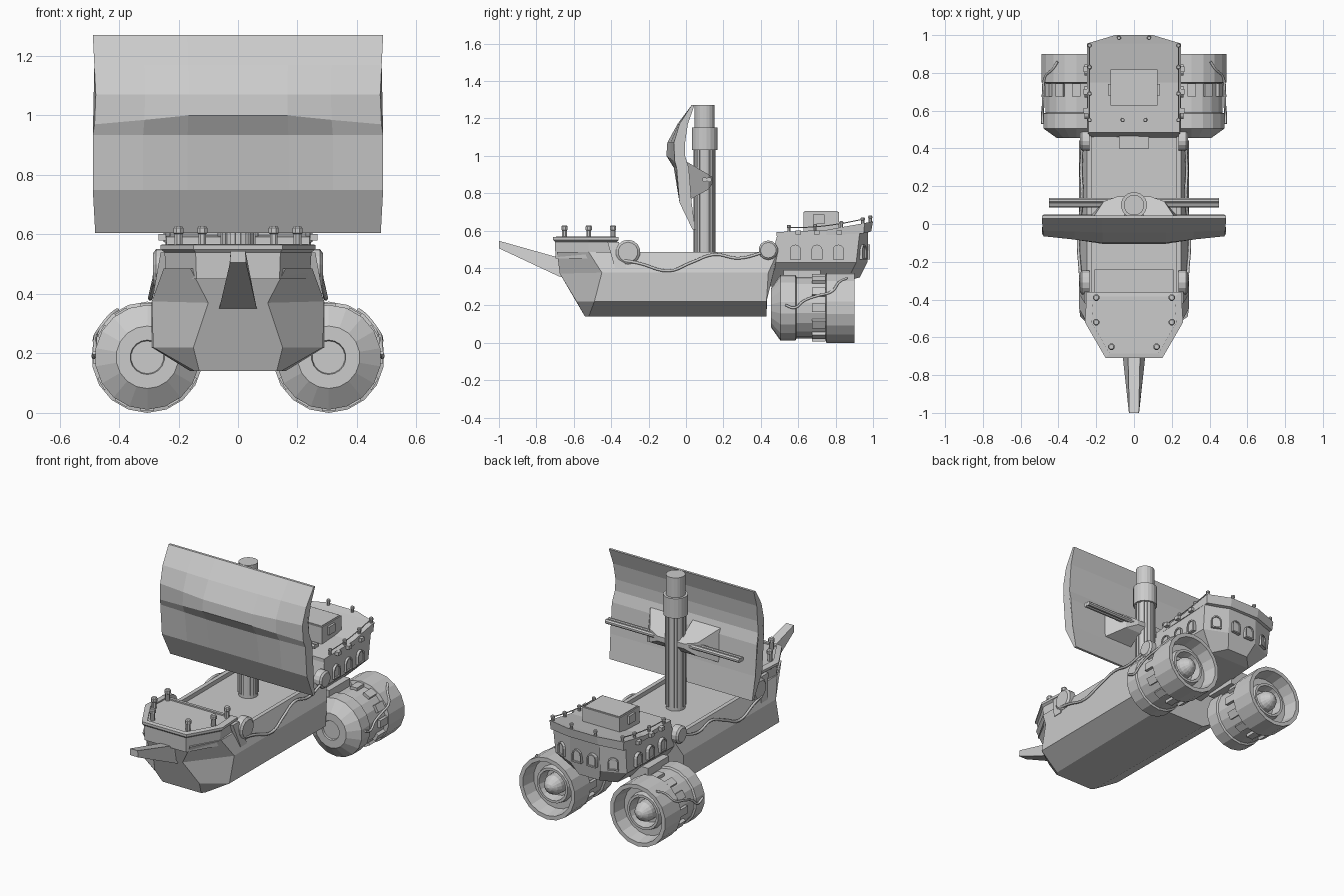
import bpy, bmesh
from math import sin, cos, pi
from mathutils import Vector, Matrix

if "Cube" in bpy.data.objects:
    bpy.data.objects.remove(bpy.data.objects["Cube"])


def make(name, verts, faces):
    me = bpy.data.meshes.new(name)
    me.from_pydata([tuple(v) for v in verts], [], faces)
    bm = bmesh.new()
    bm.from_mesh(me)
    bmesh.ops.remove_doubles(bm, verts=bm.verts, dist=1e-5)
    bmesh.ops.recalc_face_normals(bm, faces=bm.faces)
    bm.to_mesh(me)
    bm.free()
    ob = bpy.data.objects.new(name, me)
    bpy.context.collection.objects.link(ob)
    return ob


def loft(name, rings, caps=True):
    """Skin closed rings with equal point counts."""
    n = len(rings[0])
    verts = [p for r in rings for p in r]
    faces = [(i * n + j, i * n + (j + 1) % n, (i + 1) * n + (j + 1) % n, (i + 1) * n + j)
             for i in range(len(rings) - 1) for j in range(n)]
    if caps:
        faces += [tuple(range(n)), tuple(range(len(verts) - n, len(verts)))]
    return make(name, verts, faces)


def sym(half):
    """Mirror a half section (x, y, z) into a closed ring."""
    return half + [(-x, y, z) for x, y, z in reversed(half)]


def lathe(name, prof, origin, axis, sides=16):
    """Revolve (distance, radius) points round the y or z axis."""
    o, rings = Vector(origin), []
    for d, r in prof:
        r = max(r, 1e-6)
        a = [2 * pi * (k + .5) / sides for k in range(sides)]
        rings.append([o + (Vector((r * cos(t), d, r * sin(t))) if axis == 'y'
                           else Vector((r * cos(t), r * sin(t), d)) if axis == 'z'
                           else Vector((d, r * cos(t), r * sin(t)))) for t in a])
    return loft(name, rings)


def box(name, c, s, rot=None):
    vs = [Vector((x * s[0] / 2, y * s[1] / 2, z * s[2] / 2))
          for x in (-1, 1) for y in (-1, 1) for z in (-1, 1)]
    m = Matrix.Translation(c) @ (rot or Matrix.Identity(4))
    return make(name, [m @ v for v in vs], [(0, 1, 3, 2), (4, 5, 7, 6), (0, 1, 5, 4),
                                            (2, 3, 7, 6), (0, 2, 6, 4), (1, 3, 7, 5)])


def tube(name, pts, r):
    cu = bpy.data.curves.new(name, 'CURVE')
    cu.dimensions = '3D'
    cu.bevel_depth, cu.bevel_resolution, cu.resolution_u = r, 1, 5
    cu.use_fill_caps = True
    sp = cu.splines.new('BEZIER')
    sp.bezier_points.add(len(pts) - 1)
    for b, p in zip(sp.bezier_points, pts):
        b.co = p
        b.handle_left_type = b.handle_right_type = 'AUTO'
    bpy.context.collection.objects.link(bpy.data.objects.new(name, cu))


def window(name, c, ang, w=.06, h=.08, d=.024):
    """Arched frame with a sunken pane; ang turns it round z from facing +x."""
    def ring(k, x):
        pts = [(-w / 2 * k, -h / 2 * k), (w / 2 * k, -h / 2 * k)]
        pts += [(w / 2 * k * cos(t), h / 2 * k - w / 2 * k + w / 2 * k * sin(t))
                for t in [pi * i / 6 for i in range(7)]]
        m = Matrix.Translation(c) @ Matrix.Rotation(ang, 4, 'Z')
        return [m @ Vector((x, a, b)) for a, b in pts]
    loft(name, [ring(1, -d / 2), ring(1, d / 2), ring(.8, d / 2), ring(.8, d / 6)])


def post(name, x, y, z, r, h):
    lathe(name, [(0, r), (h * .6, r), (h * .65, r * 1.3), (h * .9, r * 1.3), (h, r * .9)], (x, y, z), 'z', 8)


# Hull: bottom, chine, shoulder, rim, inner rim, deck
loft('hull', [
    sym([(.13, -.54, .14), (.15, -.585, .22), (.1, -.675, .37), (.16, -.69, .485), (.13, -.66, .485), (.13, -.66, .46)]),
    sym([(.145, -.52, .14), (.285, -.49, .22), (.29, -.45, .375), (.25, -.52, .485), (.225, -.5, .485), (.225, -.5, .46)]),
    sym([(.16, .43, .14), (.29, .43, .22), (.29, .44, .375), (.25, .49, .485), (.225, .49, .485), (.225, .49, .46)])])

# Raised bow deck, with a flared rim slab
def bow_ring(k, z):
    return [(x * k, -.53 + (y + .53) * k, z) for x, y in
            [(.25, -.36), (.26, -.52), (.15, -.71), (-.15, -.71), (-.26, -.52), (-.25, -.36)]]
loft('bow_deck', [bow_ring(.93, .45), bow_ring(.95, .54), bow_ring(1, .55), bow_ring(1, .565),
                  bow_ring(.86, .568), bow_ring(.86, .56)])
for s in (1, -1):
    for x, y in [(.2, -.39), (.2, -.52), (.12, -.65)]:
        post('bow_post', s * x, y, .56, .014, .068)
    # folded brace behind each bow shoulder
    loft('bow_brace', [[(s * .24, y, .54), (s * .26, y, .54), (s * .285, y + .04, .4), (s * .25, y + .04, .4)]
                       for y in (-.42, -.36)])

# Bowsprit
loft('bowsprit', [
    sym([(.07, -.56, .33), (.045, -.56, .48)]),
    sym([(.062, -.68, .355), (.032, -.68, .455)]),
    sym([(.027, -1, .505), (.025, -1, .545)])])

# Deck hatch panels
box('fore_deck_panel', (0, -.3, .465), (.42, .12, .012))
box('aft_deck_panel', (0, .44, .47), (.16, .08, .025))

# Stern castle and its rising top deck
loft('stern_castle', [
    sym([(.14, .43, .3), (.25, .45, .43), (.24, .49, .585)]),
    sym([(.14, .86, .33), (.24, .91, .43), (.245, .93, .6)]),
    sym([(.07, .93, .35), (.1, .97, .43), (.1, .975, .61)])])
loft('stern_deck', [
    sym([(.24, .485, .57), (.24, .485, .592)]),
    sym([(.25, .75, .575), (.25, .75, .603)]),
    sym([(.245, .95, .585), (.25, .955, .64)]),
    sym([(.1, .99, .595), (.1, 1, .65)])])
box('cabin', (0, .722, .64), (.25, .19, .12))
box('cabin_roof', (0, .722, .698), (.235, .175, .012))
for s in (1, -1):
    box('cabin_latch', (s * .13, .71, .66), (.015, .06, .05))
    for y in (.585, .7, .815):
        window('side_window', (s * .249, y, .485), 0 if s > 0 else pi)
    window('rear_side_window', (s * .172, .944, .485), pi / 2 - s * .4)
    window('rear_window', (s * .05, .972, .485), pi / 2)
    for x, y, z in [(.235, .55, .59), (.235, .69, .595), (.235, .83, .61), (.235, .945, .63), (.08, .985, .64), (.06, .55, .59)]:
        post('stern_post', s * x, y, z, .009, .04)
    tube('stern_rail', [(s * .235, .55, .615), (s * .235, .69, .62), (s * .235, .83, .638), (s * .235, .945, .66)], .003)
    for y in (.6, .7, .82):
        box('stern_clamp', (s * .255, y, .59), (.025, .03, .022))

# Mast with fluted lower half and collar
lathe('mast', [(.46, .054), (1.27, .054)], (0, .1, 0), 'z', 20)
lathe('mast_collar', [(1.03, .069), (1.15, .069)], (0, .1, 0), 'z', 20)
for k in range(10):
    a = 2 * pi * k / 10
    box('mast_rib', (.053 * cos(a), .1 + .053 * sin(a), .755), (.012, .018, .55), Matrix.Rotation(a, 4, 'Z'))

# Sail: thick bent plate, bulging forward more in the middle
zs = [1.27, 1.17, 1.07, 1.0, .935, .75, .605]
mid = [.03, -.045, -.1, -.105, -.065, -.035, .035]
end = [.03, -.035, -.065, -.06, -.05, -.035, .035]
back = [.045, .01, -.005, -.005, .015, .03, .05]
xs = [.488, .483, .478, .482, .488, .488, .48]

def sail_ring(x, k):
    f = [(x * (w / .49), m * k + e * (1 - k), z - .03 * (1 - k) * (z == 1.0)) for w, m, e, z in zip(xs, mid, end, zs)]
    b = [(x * (w / .49), y, z) for w, y, z in zip(xs, back, zs)]
    return f + b[::-1]
loft('sail', [sail_ring(x, k) for x, k in [(-.49, 0), (-.32, .5), (-.17, 1), (.17, 1), (.32, .5), (.49, 0)]])

# Sail brackets and yard bars
for s in (1, -1):
    loft('sail_bracket', [
        [(s * .05, .0, .97), (s * .05, .03, .77), (s * .24, .03, .77), (s * .24, .0, .97)],
        [(s * .05, .12, .9), (s * .05, .12, .82), (s * .16, .12, .82), (s * .16, .12, .9)],
        [(s * .04, .145, .885), (s * .04, .145, .855), (s * .09, .145, .855), (s * .09, .145, .885)]])
    for dy in (-.012, .012):
        lathe('yard_bar', [(s * .06, .014), (s * .45, .014)], (0, .112 + dy, .872), 'x', 8)

# Side pulley discs and slack cables
for s in (1, -1):
    for y, z, r in [(-.31, .485, .066), (.44, .495, .052)]:
        lathe('pulley', [(s * .235, r), (s * .275, r), (s * .285, r * .8)], (0, y, z), 'x', 14)
    tube('hull_cable', [(s * .28, -.33, .44), (s * .285, -.25, .425), (s * .295, -.09, .385), (s * .285, .03, .43),
                        (s * .275, .15, .472), (s * .28, .28, .452), (s * .275, .42, .485)], .008)

# Engines: lathed pods with open nozzles
prof = [(.465, 0), (.465, .055), (.455, .058), (.455, .105), (.505, .176), (.585, .176), (.59, .165), (.745, .165),
        (.75, .187), (.9, .187), (.9, .163), (.815, .15), (.815, .112), (.85, .105), (.85, .09), (.79, .08), (.79, .06)]
for s in (1, -1):
    o = Vector((s * .305, 0, .187))
    lathe('engine', prof + [(.84, .058), (.865, .045), (.885, .022), (.892, 0)], o, 'y', 18)
    for k in range(12):
        a = 2 * pi * k / 12
        box('engine_vent', o + Vector((.165 * cos(a), .71, .165 * sin(a))), (.03, .07, .045), Matrix.Rotation(-a, 4, 'Y'))
    pts = [(.53, 5), (.58, 0), (.63, 12), (.7, 20), (.78, 28), (.82, 48), (.86, 58)]
    tube('engine_cable', [o + Vector((s * r * cos(a * pi / 180), y, r * sin(a * pi / 180)))
                          for y, a in pts for r in [.18 if y < .69 else .187]], .007)
    # pylon joining the pod to the stern
    box('engine_pylon', (s * .19, .62, .34), (.12, .2, .1))
